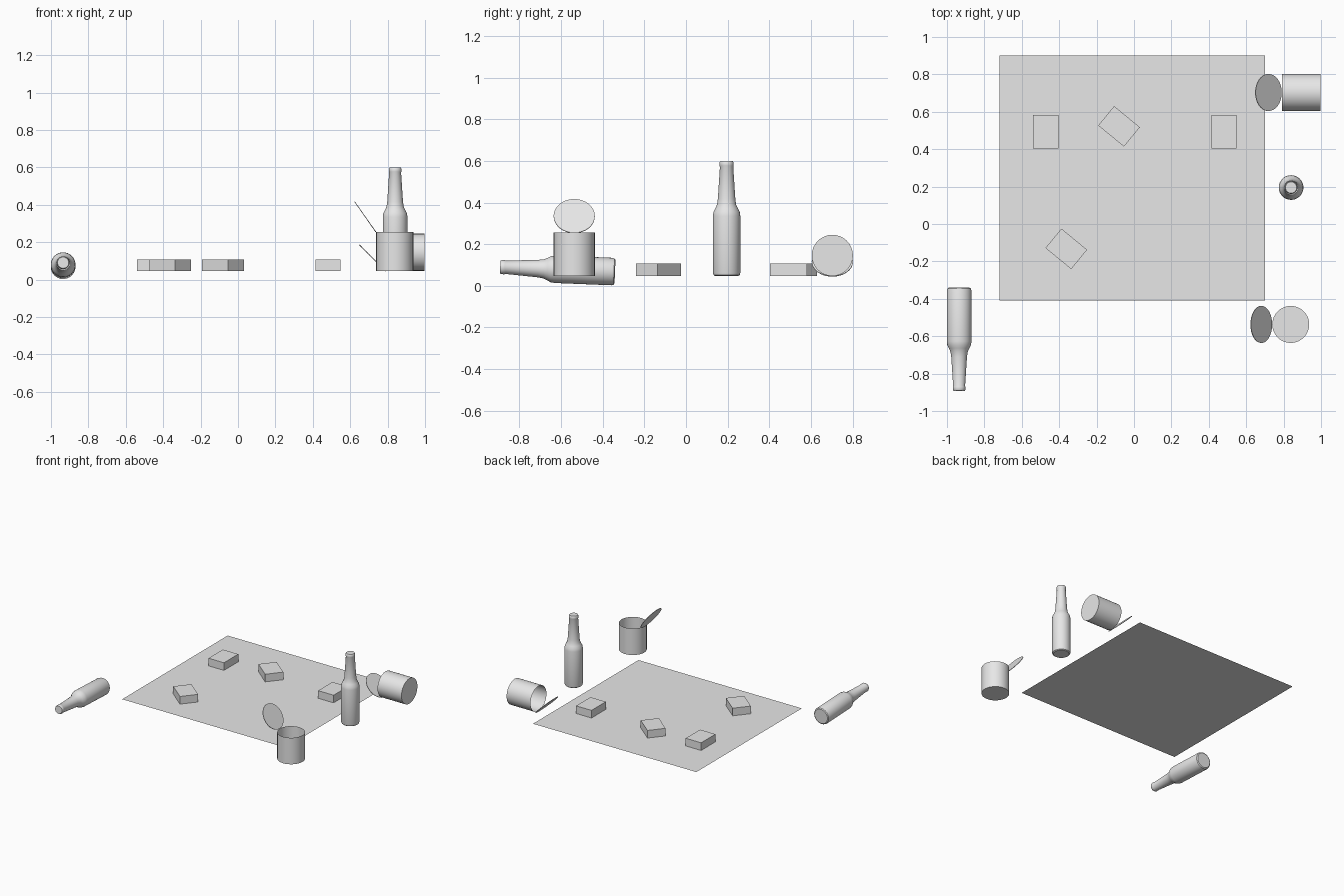
import bpy, bmesh
from math import radians, pi
from mathutils import Matrix, Vector

cube = bpy.data.objects.get("Cube")
if cube:
    bpy.data.objects.remove(cube)

grey = bpy.data.materials.new("plain_grey")
grey.use_nodes = True
grey.diffuse_color = (0.8, 0.8, 0.8, 1)
grey.node_tree.nodes["Principled BSDF"].inputs["Base Color"].default_value = (0.8, 0.8, 0.8, 1)

GROUND = 0.047


def place(x, y, z, axis="Z", angle=0):
    return Matrix.Translation((x, y, z)) @ Matrix.Rotation(radians(angle), 4, axis)


def finish(name, bm, matrix, smooth=False):
    mesh = bpy.data.meshes.new(name)
    bm.to_mesh(mesh)
    bm.free()
    mesh.materials.append(grey)
    obj = bpy.data.objects.new(name, mesh)
    bpy.context.collection.objects.link(obj)
    obj.matrix_world = matrix
    if smooth:
        bpy.ops.object.select_all(action="DESELECT")
        obj.select_set(True)
        bpy.context.view_layer.objects.active = obj
        bpy.ops.object.shade_smooth_by_angle(angle=radians(35))


def lathe(name, profile, sides, matrix):
    # Spin a radius/height profile around the local z axis
    bm = bmesh.new()
    verts = [bm.verts.new((r, 0, z)) for r, z in profile]
    edges = [bm.edges.new(pair) for pair in zip(verts, verts[1:])]
    bmesh.ops.spin(bm, geom=verts + edges, cent=(0, 0, 0), axis=(0, 0, 1),
                   angle=2 * pi, steps=sides)
    bmesh.ops.remove_doubles(bm, verts=bm.verts, dist=0.0001)
    bmesh.ops.recalc_face_normals(bm, faces=bm.faces)
    finish(name, bm, matrix, True)


# Ground sheet
bm = bmesh.new()
bmesh.ops.create_grid(bm, x_segments=1, y_segments=1, size=0.5)
bmesh.ops.scale(bm, vec=(1.42, 1.31, 1), verts=bm.verts)
finish("ground_sheet", bm, place(-0.01, 0.245, GROUND))

# Four small blocks
blocks = [("back_right", -0.472, 0.493, 0), ("back_middle", -0.08, 0.522, 50.6),
          ("front", -0.362, -0.133, 50.6), ("back_left", 0.481, 0.493, 0)]
for label, x, y, turn in blocks:
    bm = bmesh.new()
    bmesh.ops.create_cube(bm, size=1)
    bmesh.ops.scale(bm, vec=(0.134, 0.178, 0.06), verts=bm.verts)
    finish(label + "_block", bm, place(x, y, GROUND + 0.03, "Z", turn))

# Bottles, one standing and one lying down
bottle = [(0, 0), (0.056, 0), (0.063, 0.005), (0.066, 0.015), (0.066, 0.288),
          (0.063, 0.308), (0.054, 0.325), (0.046, 0.343), (0.042, 0.37),
          (0.032, 0.525), (0.034, 0.53), (0.034, 0.545), (0.03, 0.552), (0, 0.552)]
lathe("standing_bottle", bottle, 32, place(0.84, 0.195, GROUND))
lathe("lying_bottle", bottle, 32, place(-0.935, -0.341, 0.068, "X", 87.7))

# Open cans with a hinged lid each
R, H = 0.099, 0.208
can = [(0, 0), (R, 0), (R, H)]
lid = [(0, 0), (R, 0), (R, 0.004), (0, 0.004)]
for label, base, opening in [("standing", place(0.838, -0.537, GROUND), 125),
                             ("lying", place(0.998, 0.703, GROUND + R, "Y", -90), 45)]:
    lathe(label + "_can", can, 32, base)
    hinge = place(-R, 0, H, "Y", -opening) @ Matrix.Translation((R, 0, 0))
    lathe(label + "_can_lid", lid, 32, base @ hinge)
